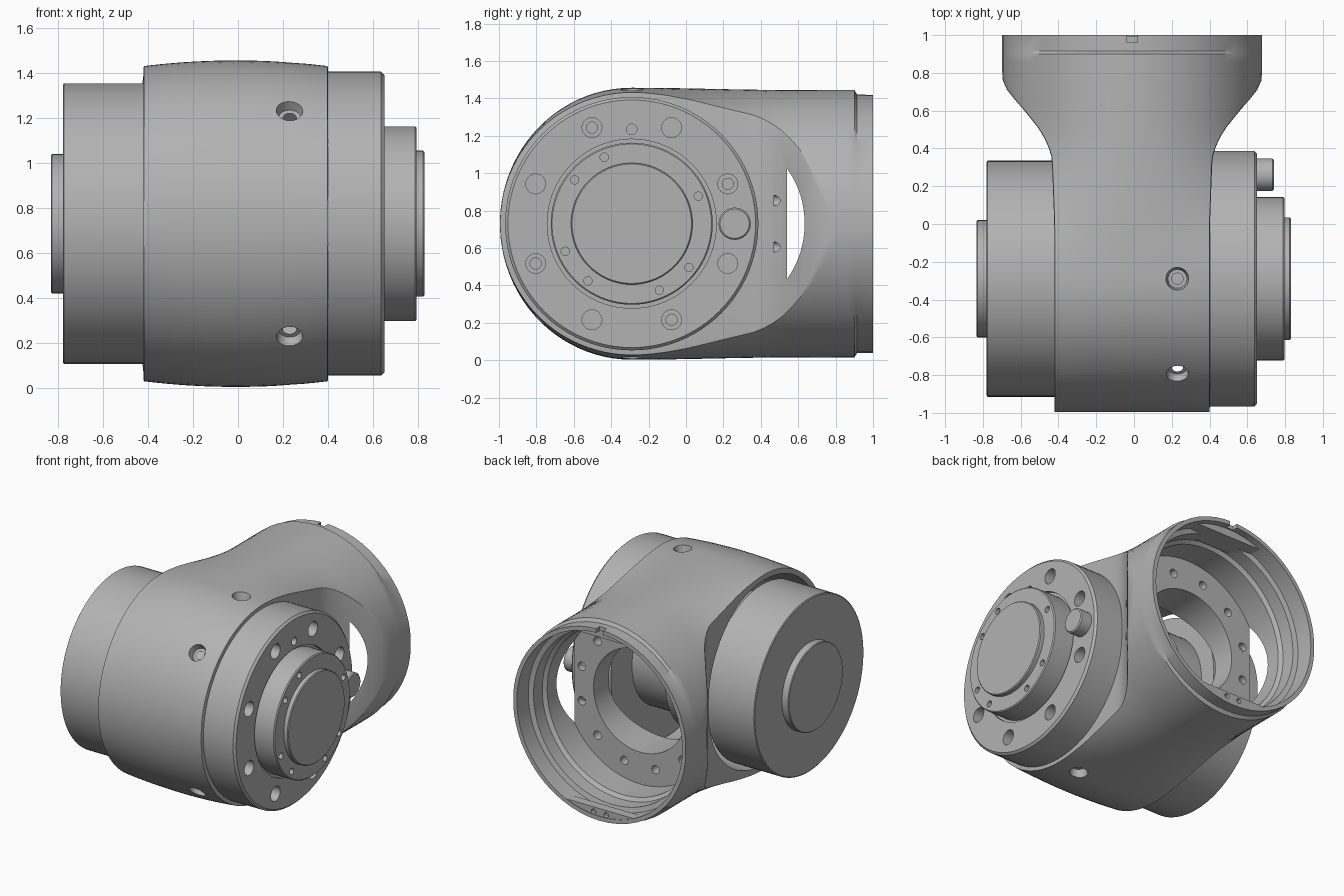
import bpy, bmesh, math
from mathutils import Vector, Matrix

if "Cube" in bpy.data.objects:
    bpy.data.objects.remove(bpy.data.objects["Cube"])

grey = bpy.data.materials.new("cast grey")
grey.use_nodes = True
grey.diffuse_color = (0.45, 0.45, 0.45, 1)
grey.node_tree.nodes["Principled BSDF"].inputs["Base Color"].default_value = grey.diffuse_color

CX, CY, CZ = -0.01, -0.29, 0.73      # tube centre line x, barrel axis y, mid height
X, Y = Vector((1, 0, 0)), Vector((0, 1, 0))
BARREL = Vector((0, CY, CZ))
TUBE = Vector((CX, 0, CZ))


def finish(name, bm):
    bmesh.ops.recalc_face_normals(bm, faces=bm.faces)
    mesh = bpy.data.meshes.new(name)
    bm.to_mesh(mesh)
    bm.free()
    mesh.materials.append(grey)
    obj = bpy.data.objects.new(name, mesh)
    bpy.context.collection.objects.link(obj)
    return obj


def skin(bm, rings):
    """Bridge equal closed rings and cap both ends."""
    n = len(rings[0])
    for a, b in zip(rings, rings[1:]):
        for i in range(n):
            j = (i + 1) % n
            bm.faces.new((a[i], a[j], b[j], b[i]))
    bm.faces.new(rings[0])
    bm.faces.new(rings[-1])


def revolve(bm, profile, origin, axis, seg=64):
    """Solid of revolution; profile holds (distance along axis, radius)."""
    turn = Matrix.Translation(origin) @ axis.to_track_quat('Z', 'Y').to_matrix().to_4x4()
    rings = []
    for d, r in profile:
        angles = [2 * math.pi * i / seg for i in range(seg)]
        rings.append([bm.verts.new(turn @ Vector((r * math.cos(a), r * math.sin(a), d)))
                      for a in angles])
    skin(bm, rings)


def turned(name, profile, origin, axis, seg=96):
    bm = bmesh.new()
    revolve(bm, profile, origin, axis, seg)
    return finish(name, bm)


def box(name, lo, hi):
    bm = bmesh.new()
    lo, hi = Vector(lo), Vector(hi)
    bmesh.ops.create_cube(bm, size=1, matrix=Matrix.Translation((lo + hi) / 2)
                          @ Matrix.Diagonal((*(hi - lo), 1)))
    return finish(name, bm)


def boolean(obj, tool, mode='DIFFERENCE'):
    mod = obj.modifiers.new("cut", 'BOOLEAN')
    mod.operation, mod.object, mod.solver = mode, tool, 'EXACT'
    deps = bpy.context.evaluated_depsgraph_get()
    obj_mesh = bpy.data.meshes.new_from_object(obj.evaluated_get(deps))
    obj.modifiers.clear()
    obj.data = obj_mesh
    bpy.data.objects.remove(tool)


def drill(obj, points, axes, profile):
    bm = bmesh.new()
    for p, a in zip(points, axes):
        revolve(bm, profile, p, a, 24)
    boolean(obj, finish("drill", bm))


def around(radius, degrees, x=0):
    """Point on a circle about the barrel axis."""
    a = math.radians(degrees)
    return BARREL + Vector((x, radius * math.cos(a), radius * math.sin(a)))


def smooth(t):
    t = min(max(t, 0), 1)
    return t * t * (3 - 2 * t)


# Housing: transverse barrel flowing through a scooped neck into a round tube
NECK = [(-2, .41), (0, .412), (.35, .425), (.43, .45), (.5, .49), (.6, .57),
        (.68, .64), (.72, .67), (.77, .688), (2, .688)]


def half_width(y):
    for (a, p), (b, q) in zip(NECK, NECK[1:]):
        if a <= y <= b:
            return p + (q - p) * (y - a) / (b - a)


def half_height(x, y):
    barrel = .727 - .15 * x * x
    if y < CY:
        return barrel * math.sqrt(max(0, 1 - ((y - CY) / .705) ** 2))
    tube = (.715 if y < .91 else .69) * math.sqrt(max(0, 1 - (x / .69) ** 2))
    return barrel + (tube - barrel) * smooth((y - CY) / .84)


stations = [CY - .705 * math.sin(math.radians(a)) for a in range(88, 0, -4)]
stations += [CY + .05 * i for i in range(24)] + [.9, .915, 1]
N = 28
bm = bmesh.new()
rings = []
for y in stations:
    w = half_width(y)
    upper = []
    for i in range(N + 1):
        x = -w * math.cos(math.pi * i / N)
        drop = .018 if i in (0, N) else 0
        upper.append((x, max(half_height(x, y) - drop, .01)))
    ring = [(x, h) for x, h in upper] + [(x, -h) for x, h in reversed(upper)]
    rings.append([bm.verts.new((CX + x, y, CZ + h)) for x, h in ring])
skin(bm, rings)
housing = finish("housing", bm)

# Stepped rear bore, window through the inner wall, open barrel cavity
boolean(housing, turned("bore", [(.54, .6), (.74, .6), (.76, .625), (.86, .625),
                                 (.87, .66), (1.1, .66)], TUBE, Y))
boolean(housing, turned("cavity", [(-.6, .665), (.36, .665)], BARREL, X))
boolean(housing, turned("window", [(0, .37), (.7, .37)], TUBE, Y))

# Bolt circle on the inner wall
ring_pts = [TUBE + Vector((.48 * math.cos(a), 0, .48 * math.sin(a)))
            for a in [math.radians(15 + 30 * i) for i in range(12)]]
drill(housing, ring_pts, [Y] * 12, [(.47, .03), (.6, .03)])

# Countersunk screw holes round the barrel
sides = [90, 135, 225, 270]
drill(housing, [around(0, a, .23) for a in sides],
      [around(1, a) - BARREL for a in sides],
      [(.6, .03), (.665, .03), (.665, .05), (.74, .065)])

# Locating notch in the rear rim
boolean(housing, box("notch", (CX - .028, .96, 1.3), (CX + .028, 1.1, 1.5)))

# Crescent tabs inside the rear rim
for name, z0, z1, y0, y1 in (("lower_rim_tab", 0, .125, .93, .995),
                             ("upper_rim_tab", 1.335, 1.46, .78, .95)):
    tab = turned(name, [(y0, .67), (y1, .67)], TUBE, Y)
    boolean(tab, box("tab_limit", (-.35, .5, z0), (.35, 1.2, z1)), 'INTERSECT')
    if z0 == 0:
        drill(tab, [Vector((CX + s, 0, .092)) for s in (-.05, .05)], [Y, Y],
              [(.97, .018), (1.1, .018)])

# Motor can with end cap
turned("motor_can", [(-.78, .618), (-.775, .625), (-.40, .625)], BARREL, X)
turned("motor_end_cap", [(-.833, .305), (-.828, .31), (-.75, .31)], BARREL, X)

# Drive core inside the barrel
turned("drive_core", [(-.42, .5), (-.22, .5), (-.22, .46), (-.16, .46), (-.16, .5),
                      (.02, .5), (.02, .42), (.37, .42)], BARREL, X)

# Output flange with groove and bolt holes
flange = turned("output_flange", [(.34, .66), (.4, .66), (.4, .677), (.637, .677),
                                  (.652, .662), (.652, .452), (.63, .452), (.63, .1)], BARREL, X)
drill(flange, [around(.556, 22.5 + 45 * i) for i in range(8)], [X] * 8,
      [(.58, .053), (.7, .053)])
drill(flange, [around(.556, 22.5 + 90 * i) for i in range(4)], [X] * 4,
      [(.5, .03), (.62, .03)])
drill(flange, [around(.505, 90)], [X], [(.6, .028), (.7, .028)])

# Output ring and its raised disc
hub = turned("output_ring", [(.6, .433), (.789, .433), (.796, .426), (.796, .2)], BARREL, X)
small = [22.5, 112.5, 142.5, 202.5, 232.5, 292.5, 322.5]
drill(hub, [around(.385, a) for a in small], [X] * len(small), [(.74, .022), (.9, .022)])
turned("output_disc", [(.75, .325), (.824, .325), (.83, .319)], BARREL, X)

# Stop pin on the flange
turned("stop_pin", [(.6, .086), (.732, .086), (.74, .078)], around(.55, 0), X, 48)

# Smooth shading with crisp edges
bpy.ops.object.select_all(action='DESELECT')
for obj in bpy.context.collection.objects:
    if obj.type == 'MESH' and grey.name in obj.data.materials:
        obj.select_set(True)
        bpy.context.view_layer.objects.active = obj
bpy.ops.object.shade_smooth_by_angle(angle=math.radians(30))
